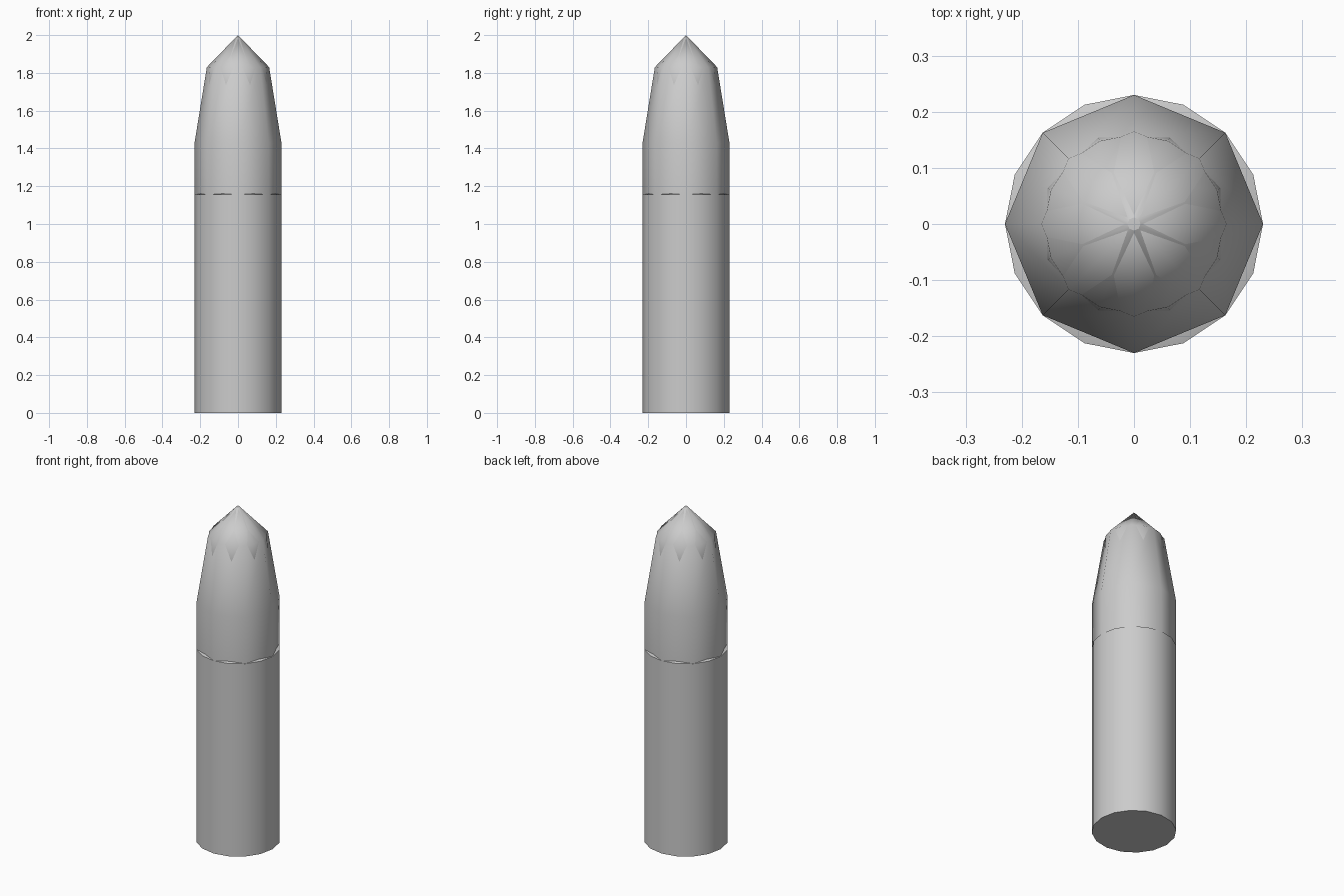
import bpy, bmesh, math

if "Cube" in bpy.data.objects:
    bpy.data.objects.remove(bpy.data.objects["Cube"])


def lathe(name, profile, sides):
    """Revolve (radius, z) points; radius 0 makes a pole, open ends get capped."""
    bm = bmesh.new()
    rings = []
    for r, z in profile:
        if r == 0:
            rings.append([bm.verts.new((0, 0, z))])
        else:
            rings.append([bm.verts.new((r * math.cos(2 * math.pi * i / sides),
                                        r * math.sin(2 * math.pi * i / sides), z))
                          for i in range(sides)])
    for a, b in zip(rings, rings[1:]):
        for i in range(sides):
            j = (i + 1) % sides
            if len(b) == 1:
                bm.faces.new((a[i], a[j], b[0]))
            else:
                bm.faces.new((a[i], a[j], b[j], b[i]))
    bm.faces.new(rings[0][::-1])
    if len(rings[-1]) > 1:
        bm.faces.new(rings[-1])
    mesh = bpy.data.meshes.new(name)
    bm.to_mesh(mesh)
    bm.free()
    obj = bpy.data.objects.new(name, mesh)
    bpy.context.collection.objects.link(obj)
    bpy.ops.object.select_all(action='DESELECT')
    obj.select_set(True)
    bpy.context.view_layer.objects.active = obj
    bpy.ops.object.shade_smooth_by_angle(angle=math.radians(50))
    return obj


# Cartridge case: sixteen sides with a faintly raised rim
lathe("case", [(0.23, 0), (0.23, 1.155), (0.20, 1.165)], 16)

# Bullet jacket: eight sides, tapering to the point
lathe("jacket", [(0.23, 1.15), (0.23, 1.43), (0.165, 1.83), (0, 2.0)], 8)

# Bullet core: sixteen sides, poking through the jacket faces near the tip
lathe("core", [(0.16, 1.60), (0.167, 1.73), (0.16, 1.83),
               (0.099, 1.89), (0.012, 1.988)], 16)
